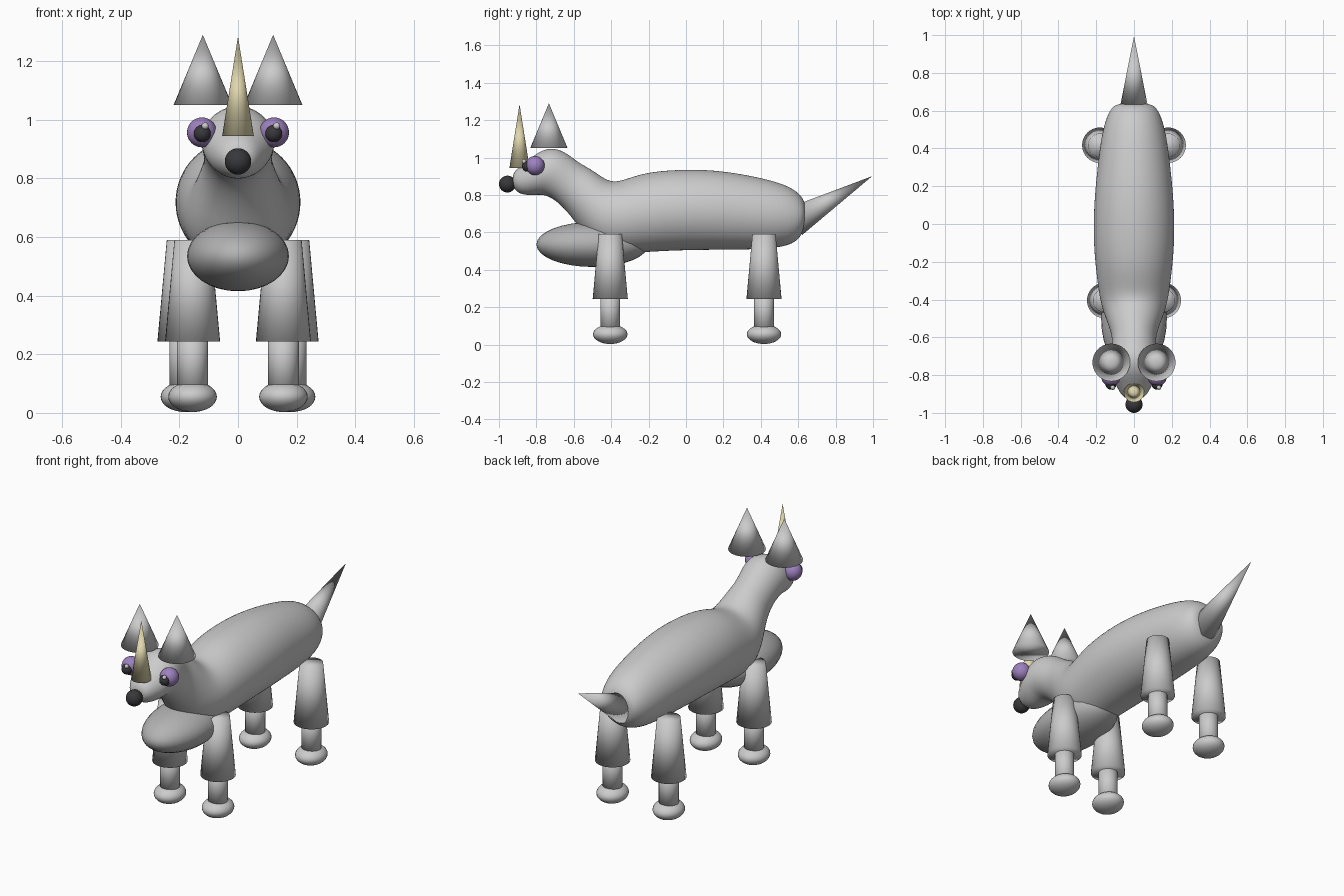
import bpy, bmesh
from math import sin, cos, tau
from mathutils import Vector

if "Cube" in bpy.data.objects:
    bpy.data.objects.remove(bpy.data.objects["Cube"])


def material(name, r, g, b):
    m = bpy.data.materials.new(name)
    m.diffuse_color = (r, g, b, 1)
    m.use_nodes = True
    m.node_tree.nodes["Principled BSDF"].inputs["Base Color"].default_value = m.diffuse_color
    return m


SKIN = material("pale_skin", 0.78, 0.75, 0.78)
GREY = material("chest_grey", 0.45, 0.45, 0.45)
PURPLE = material("eye_purple", 0.34, 0.22, 0.52)
BLACK = material("dark", 0.04, 0.04, 0.045)
CREAM = material("horn_cream", 0.75, 0.68, 0.42)


def finish(name, mat):
    ob = bpy.context.object
    ob.name = name
    ob.data.materials.append(mat)
    bpy.ops.object.shade_smooth()
    return ob


def ball(name, loc, radii, mat):
    bpy.ops.mesh.primitive_uv_sphere_add(segments=32, ring_count=16, radius=1, location=loc)
    bpy.context.object.scale = radii
    return finish(name, mat)


def cone(name, base, tip, r1, r2, mat):
    base, tip = Vector(base), Vector(tip)
    axis = tip - base
    bpy.ops.mesh.primitive_cone_add(vertices=32, radius1=r1, radius2=r2, depth=axis.length,
                                    location=(base + tip) / 2,
                                    rotation=axis.to_track_quat('Z', 'Y').to_euler())
    return finish(name, mat)


# Body, neck and head: one loft, each ring given by top (y, z), bottom (y, z), half width
RINGS = [
    (.640, .74, .635, .63, .080), (.628, .78, .620, .585, .112),
    (.59, .825, .575, .535, .140), (.50, .87, .47, .512, .172),
    (.30, .915, .30, .505, .195), (.10, .94, .10, .505, .215),
    (-.10, .935, -.10, .50, .217), (-.25, .915, -.25, .49, .202),
    (-.37, .865, -.41, .48, .185), (-.43, .882, -.52, .55, .160),
    (-.50, .935, -.585, .645, .132), (-.57, .97, -.64, .715, .115),
    (-.63, 1.02, -.70, .773, .118), (-.70, 1.055, -.76, .803, .127),
    (-.78, 1.04, -.82, .797, .122), (-.85, .98, -.87, .80, .092),
    (-.90, .945, -.905, .815, .070), (-.928, .91, -.928, .85, .040),
]
N = 24
bm = bmesh.new()
loops = []
for yt, zt, yb, zb, w in RINGS:
    mid = Vector((0, (yt + yb) / 2, (zt + zb) / 2))
    up = Vector((0, (yt - yb) / 2, (zt - zb) / 2))
    loops.append([bm.verts.new(mid + up * cos(tau * i / N) + Vector((w * sin(tau * i / N), 0, 0)))
                  for i in range(N)])
for a, b in zip(loops, loops[1:]):
    for i in range(N):
        j = (i + 1) % N
        bm.faces.new((a[i], a[j], b[j], b[i]))
bm.faces.new(loops[0])
bm.faces.new(loops[-1])
bmesh.ops.recalc_face_normals(bm, faces=bm.faces)
mesh = bpy.data.meshes.new("body")
bm.to_mesh(mesh)
bm.free()
body = bpy.data.objects.new("body", mesh)
bpy.context.collection.objects.link(body)
bpy.context.view_layer.objects.active = body
body.select_set(True)
finish("body", SKIN)
body.modifiers.new("smooth", 'SUBSURF').levels = 2
body.modifiers["smooth"].render_levels = 2

# Chest, tail, nose and horn
ball("chest", (0, -.50, .535), (.174, .30, .12), GREY)
cone("tail", (0, .580, .657), (0, .995, .90), .082, 0, SKIN)
ball("nose", (0, -.955, .858), (.045, .045, .045), BLACK)
cone("horn", (0, -.89, .945), (0, -.89, 1.285), .054, 0, CREAM)

for side, s in (("left", 1), ("right", -1)):
    # Ears and eyes
    cone(f"{side}_ear", (s * .12, -.733, 1.05), (s * .12, -.733, 1.29), .10, 0, SKIN)
    ball(f"{side}_eye", (s * .123, -.807, .957), (.051, .051, .051), PURPLE)
    ball(f"{side}_pupil", (s * .122, -.848, .953), (.029, .029, .029), BLACK)
    ball(f"{side}_eye_glint", (s * .122 + .010, -.866, .979), (.012, .012, .012), SKIN)
    # Legs: thigh, shin and foot
    for end, x, y in (("front", .155, -.405), ("rear", .181, .417)):
        name = f"{end}_{side}"
        cone(f"{name}_thigh", (s * x, y, .243), (s * x, y, .59), .094, .062, SKIN)
        cone(f"{name}_shin", (s * x, y, .06), (s * x, y, .30), .053, .053, SKIN)
        ball(f"{name}_foot", (s * x, y, .055), (.083, .092, .052), SKIN)
